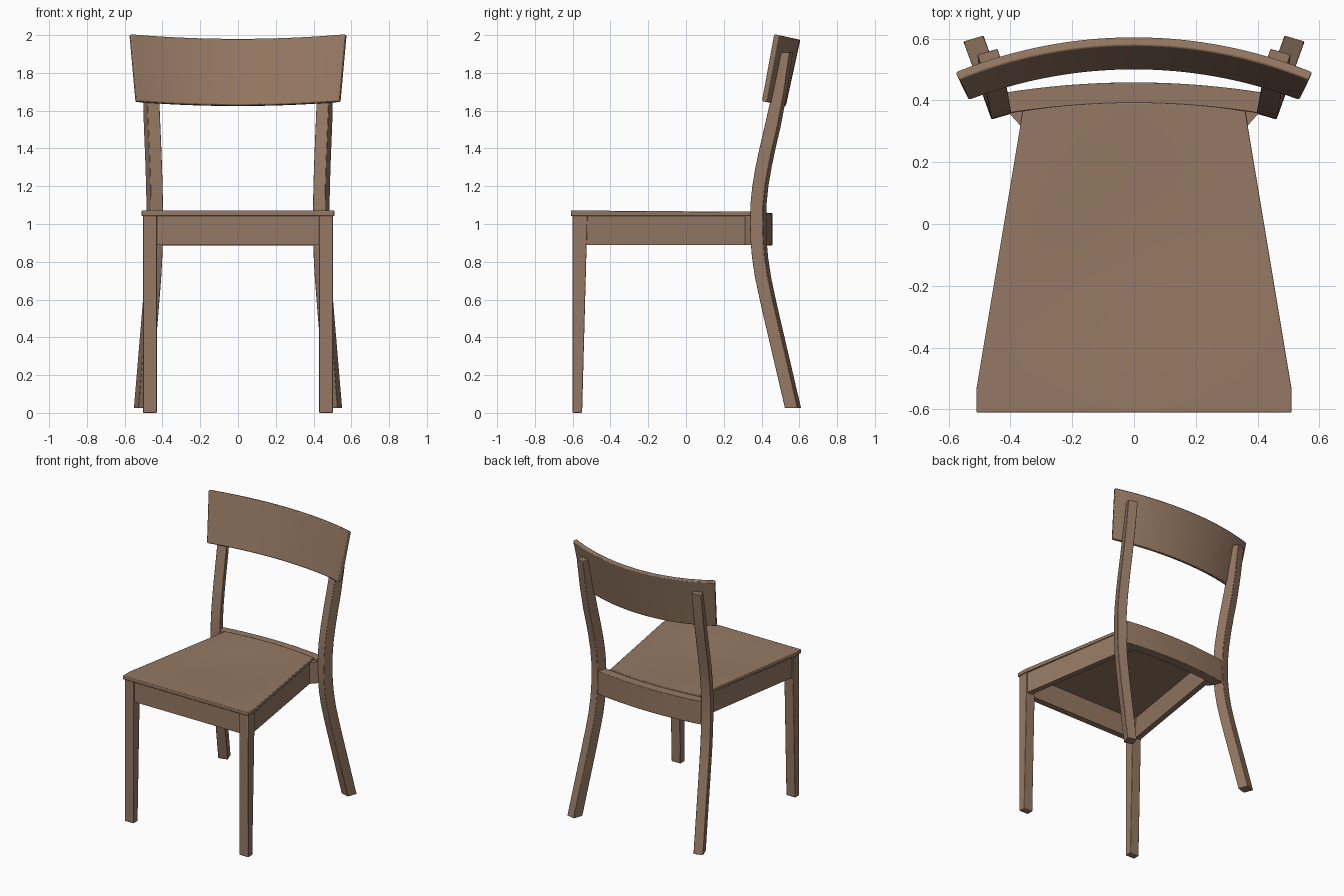
import bpy, bmesh, math
from mathutils import Vector

if "Cube" in bpy.data.objects:
    bpy.data.objects.remove(bpy.data.objects["Cube"])

wood = bpy.data.materials.new("brown_wood")
wood.diffuse_color = (0.30, 0.19, 0.125, 1)
wood.use_nodes = True
wood.node_tree.nodes["Principled BSDF"].inputs["Base Color"].default_value = wood.diffuse_color


def finish(name, bm, mirror=False, bevel=0.0, thickness=0.0):
    bmesh.ops.recalc_face_normals(bm, faces=bm.faces)
    me = bpy.data.meshes.new(name)
    bm.to_mesh(me)
    bm.free()
    ob = bpy.data.objects.new(name, me)
    bpy.context.collection.objects.link(ob)
    me.materials.append(wood)
    bpy.ops.object.select_all(action='DESELECT')
    ob.select_set(True)
    bpy.context.view_layer.objects.active = ob
    bpy.ops.object.shade_smooth_by_angle(angle=math.radians(35))
    if thickness:
        m = ob.modifiers.new("Solidify", 'SOLIDIFY')
        m.thickness, m.offset = thickness, -1
    if bevel:
        m = ob.modifiers.new("Bevel", 'BEVEL')
        m.width, m.segments = bevel, 2
        m.limit_method, m.angle_limit = 'ANGLE', math.radians(40)
    if mirror:
        m = ob.modifiers.new("Mirror", 'MIRROR')
        m.use_mirror_merge = False
    return ob


def loft(name, sections, **kw):
    """Skin a row of four-point cross-sections and cap both ends."""
    bm = bmesh.new()
    rings = [[bm.verts.new(p) for p in s] for s in sections]
    for a, b in zip(rings, rings[1:]):
        for i in range(4):
            j = (i + 1) % 4
            bm.faces.new((a[i], a[j], b[j], b[i]))
    bm.faces.new(rings[0])
    bm.faces.new(rings[-1])
    return finish(name, bm, **kw)


def rect(x0, x1, y0, y1, z):
    return [(x0, y0, z), (x1, y0, z), (x1, y1, z), (x0, y1, z)]


def lerp(a, b, t):
    return a + (b - a) * t


# Front legs, tapering in depth toward the floor
loft("front_leg", [rect(0.43, 0.503, -0.60, -0.55, 0), rect(0.43, 0.503, -0.60, -0.522, 1.045)],
     mirror=True, bevel=0.004)

# Back legs: (height, y of the front outer corner), splayed outward as they go back
path = [(0.025, 0.523), (0.3, 0.459), (0.5, 0.412), (0.62, 0.385), (0.72, 0.364), (0.82, 0.349),
        (0.91, 0.341), (1.0, 0.338), (1.1, 0.340), (1.2, 0.350), (1.3, 0.367), (1.4, 0.388),
        (1.52, 0.416), (1.7, 0.457), (1.91, 0.503)]
sections = []
for z, y in path:
    x = 0.461 + (y - 0.338) * (0.36 if z < 1 else 0.18)
    d = 0.068 if z < 1.6 else lerp(0.068, 0.045, (z - 1.6) / 0.31)
    p, wide, deep = Vector((x, y, z)), Vector((-0.065, 0.019, 0)), Vector((0.36 * d, d, 0))
    sections.append([p, p + wide, p + wide + deep, p + deep])
loft("back_leg", sections, mirror=True, bevel=0.003)

# Backrest: arc in plan, leaning back, narrower at the bottom
R, tilt, N = 1.495, math.radians(12.3), 32
s, c = math.sin(tilt), math.cos(tilt)


def rest_point(u, h, t):
    x = u * lerp(0.545, 0.577, h)
    n = Vector((x / R, math.sqrt(1 - (x / R) ** 2)))
    q = n * (R - t)
    y, v = q.y - R, h * 0.36
    return (q.x, 0.605 + y * c + (v - 0.36) * s, 1.975 - y * s + (v - 0.36) * c)


loft("backrest", [[rest_point(u, h, t) for h, t in ((0, 0), (1, 0), (1, 0.03), (0, 0.03))]
                  for u in (-1 + 2 * i / N for i in range(N + 1))], bevel=0.006)

# Curved back rail between the back legs
loft("back_rail", [[(x, 0.39 + k + o, z) for o, z in ((0, 0.887), (0.068, 0.887), (0.068, 1.057), (0, 1.057))]
                   for x, k in ((w, -0.19 * w * w) for w in (-0.42 + 0.84 * i / 20 for i in range(21)))],
     bevel=0.003)

# Front and side aprons
loft("front_apron", [rect(-0.44, 0.44, -0.59, -0.545, z) for z in (0.89, 1.047)])
loft("side_apron", [[(0.497, -0.535, z), (0.353, 0.375, z), (0.313, 0.37, z), (0.457, -0.54, z)]
                    for z in (0.89, 1.047)], mirror=True)
# Short blocks joining the side aprons to the back legs
loft("corner_block", [[(0.360, 0.31, z), (0.41, 0.365, z), (0.40, 0.42, z), (0.33, 0.40, z)]
                      for z in (0.89, 1.045)], mirror=True)

# Seat: tapering, lightly dished slab with a curved back edge
bm = bmesh.new()
nx = 16
ys = [-0.61, -0.535] + [lerp(-0.535, 0.365, i / 14) for i in range(1, 15)]
grid = []
for y in ys:
    f = max(0, (y + 0.535) / 0.9)
    hw = lerp(0.51, 0.36, f)
    row = []
    for i in range(nx + 1):
        u = -1 + 2 * i / nx
        r = min(1, math.hypot(u, (y + 0.1) / 0.49))
        z = 1.071 - 0.006 * f - 0.014 * (1 - r * r) ** 2
        row.append(bm.verts.new((u * hw, y + 0.028 * f * (1 - u * u), z)))
    grid.append(row)
for a, b in zip(grid, grid[1:]):
    for i in range(nx):
        bm.faces.new((a[i], a[i + 1], b[i + 1], b[i]))
bmesh.ops.recalc_face_normals(bm, faces=bm.faces)
bm.normal_update()
if sum(f.normal.z for f in bm.faces) < 0:
    bmesh.ops.reverse_faces(bm, faces=bm.faces)
# Close the slab with a flat underside
top = list(bm.faces)
ext = bmesh.ops.extrude_face_region(bm, geom=top, use_keep_orig=True)
for v in ext["geom"]:
    if isinstance(v, bmesh.types.BMVert):
        v.co.z = 1.043
finish("seat", bm, bevel=0.004)
